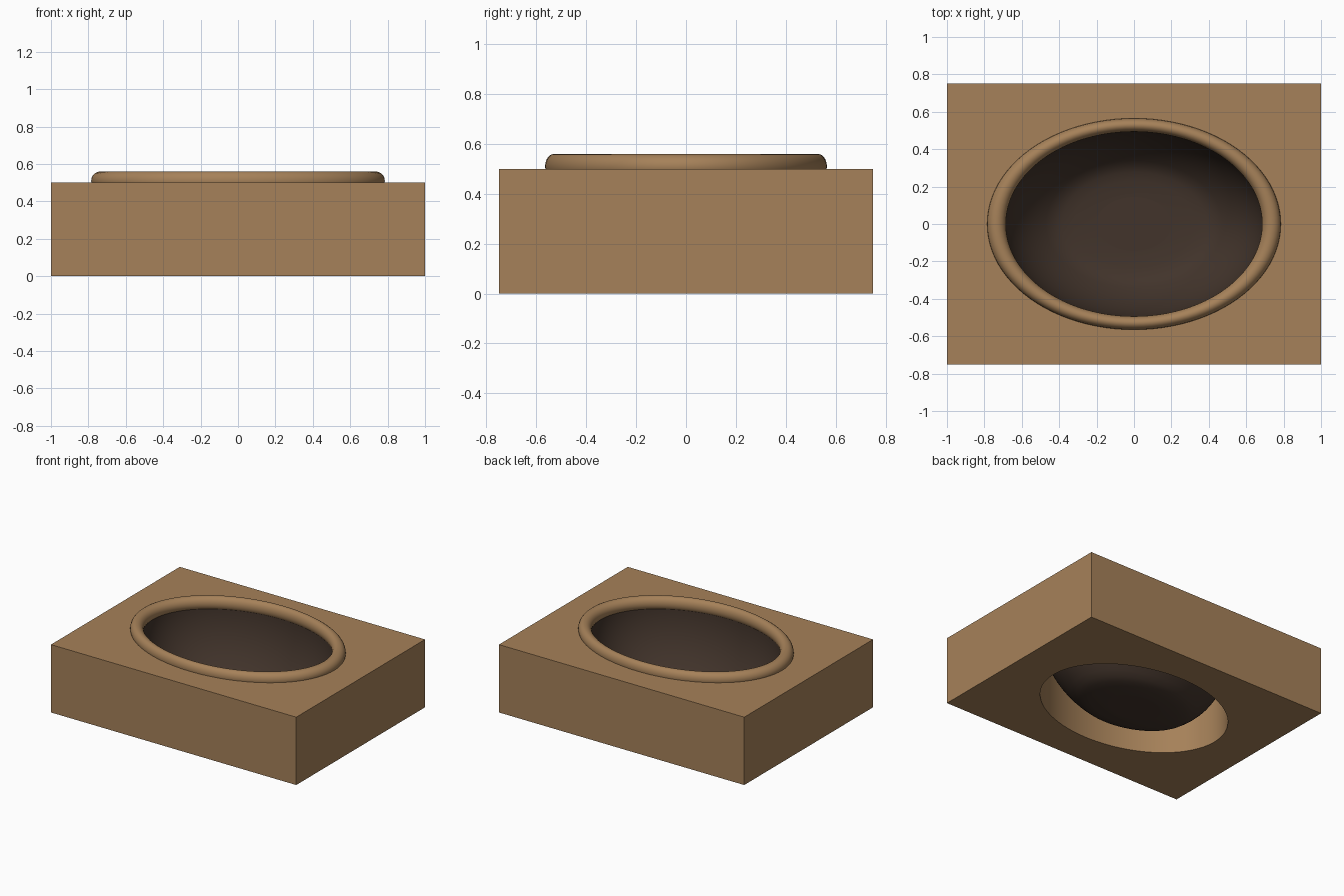
import bpy, bmesh, math

if "Cube" in bpy.data.objects:
    bpy.data.objects.remove(bpy.data.objects["Cube"])

ASPECT = 0.72  # ellipse depth / width


def material(name, rgb):
    m = bpy.data.materials.new(name)
    m.diffuse_color = (*rgb, 1)
    m.use_nodes = True
    m.node_tree.nodes["Principled BSDF"].inputs["Base Color"].default_value = m.diffuse_color
    return m


def smooth(ob, angle=30):
    bpy.ops.object.select_all(action='DESELECT')
    ob.select_set(True)
    bpy.context.view_layer.objects.active = ob
    bpy.ops.object.shade_smooth_by_angle(angle=math.radians(angle))


wood = material("tan", (0.38, 0.22, 0.10))
dark = material("dark_brown", (0.054, 0.034, 0.024))

# Elliptical cutter for the through hole
bpy.ops.mesh.primitive_cylinder_add(vertices=96, radius=1, depth=2, location=(0, 0, 0.25))
cutter = bpy.context.object
cutter.name = "hole_cutter"
cutter.scale = (0.70, 0.70 * ASPECT, 1)
cutter.hide_render = True
cutter.hide_set(True)

# Rectangular block with the hole
bpy.ops.mesh.primitive_cube_add(size=1, location=(0, 0, 0.25))
block = bpy.context.object
block.name = "block"
block.scale = (2, 1.5, 0.5)
bpy.ops.object.transform_apply(location=False, rotation=False, scale=True)
block.data.materials.append(wood)
cut = block.modifiers.new("hole", 'BOOLEAN')
cut.object = cutter
cut.operation = 'DIFFERENCE'
cut.solver = 'EXACT'
bpy.ops.object.modifier_apply(modifier=cut.name)
bpy.data.objects.remove(cutter)
smooth(block)

# Raised rounded rim
bpy.ops.mesh.primitive_torus_add(major_radius=0.735, minor_radius=0.05,
                                 major_segments=96, minor_segments=20,
                                 location=(0, 0, 0.51))
rim = bpy.context.object
rim.name = "rim"
rim.scale = (1, ASPECT, 1)
rim.data.materials.append(wood)
smooth(rim, 60)

# Bowl: deep ellipsoid side easing into a shallow floor
profile = [(0.7 * math.cos(t), 0.5 - 0.59 * math.sin(t))
           for t in (math.radians(52 * i / 12) for i in range(13))]
profile += [(0.385, 0.020), (0.32, 0.008), (0.2, 0.003)]
bm = bmesh.new()
N = 96
rings = [[bm.verts.new((r * math.cos(2 * math.pi * k / N),
                        r * ASPECT * math.sin(2 * math.pi * k / N), z))
          for k in range(N)] for r, z in profile]
for a, b in zip(rings, rings[1:]):
    for k in range(N):
        j = (k + 1) % N
        bm.faces.new((a[j], a[k], b[k], b[j]))
bm.faces.new(rings[-1])
mesh = bpy.data.meshes.new("bowl")
bm.to_mesh(mesh)
bm.free()
bowl = bpy.data.objects.new("bowl", mesh)
bpy.context.collection.objects.link(bowl)
mesh.materials.append(dark)
smooth(bowl, 60)
